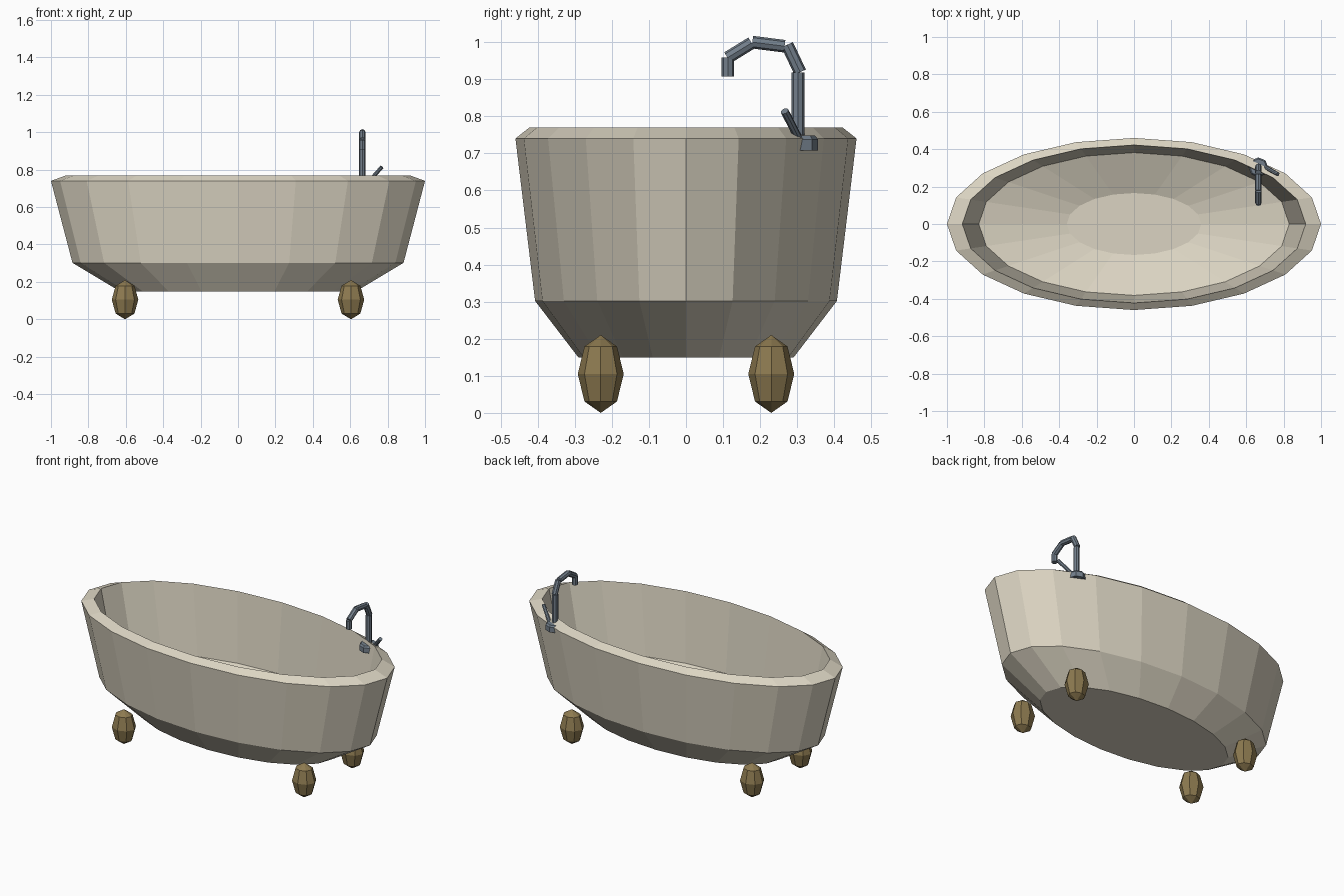
import bpy, bmesh, math
from mathutils import Vector, Matrix

if "Cube" in bpy.data.objects:
    bpy.data.objects.remove(bpy.data.objects["Cube"])


def material(name, rgb):
    lin = [((c / 255 + 0.055) / 1.055) ** 2.4 for c in rgb]
    m = bpy.data.materials.new(name)
    m.diffuse_color = (*lin, 1)
    m.use_nodes = True
    m.node_tree.nodes["Principled BSDF"].inputs["Base Color"].default_value = m.diffuse_color
    return m


CREAM = material("cream enamel", (219, 212, 194))
BRASS = material("dull brass", (141, 122, 80))
STEEL = material("blue grey steel", (115, 127, 139))


def finish(name, bm, mat):
    bmesh.ops.recalc_face_normals(bm, faces=bm.faces)
    me = bpy.data.meshes.new(name)
    bm.to_mesh(me)
    bm.free()
    me.materials.append(mat)
    ob = bpy.data.objects.new(name, me)
    bpy.context.collection.objects.link(ob)
    return ob


def lathe(name, profile, sides, mat, squash=1.0, centre=(0, 0)):
    """Stack of elliptical rings, capped at both ends."""
    bm = bmesh.new()
    rings = []
    for r, z in profile:
        rings.append([bm.verts.new((centre[0] + r * math.cos(math.tau * i / sides),
                                    centre[1] + r * squash * math.sin(math.tau * i / sides), z))
                      for i in range(sides)])
    for a, b in zip(rings, rings[1:]):
        for i in range(sides):
            j = (i + 1) % sides
            bm.faces.new((a[i], a[j], b[j], b[i]))
    bm.faces.new(rings[0])
    bm.faces.new(rings[-1])
    return finish(name, bm, mat)


def rod(name, a, b, radius, mat, sides=8):
    a, b = Vector(a), Vector(b)
    d = b - a
    rot = d.to_track_quat('Z', 'Y').to_matrix().to_4x4()
    bm = bmesh.new()
    bmesh.ops.create_cone(bm, cap_ends=True, segments=sides, radius1=radius, radius2=radius,
                          depth=d.length, matrix=Matrix.Translation((a + b) / 2) @ rot)
    return finish(name, bm, mat)


# Tub: outside from the base up to the rim, then down the inside to the floor
lathe("tub", [(0.63, 0.149), (0.885, 0.302), (1.0, 0.74), (0.918, 0.77),
              (0.83, 0.355), (0.36, 0.26)], 20, CREAM, squash=0.46)

# Four egg-shaped feet
for sx, xn in ((-1, "left"), (1, "right")):
    for sy, yn in ((-1, "front"), (1, "back")):
        bm = bmesh.new()
        bmesh.ops.create_uvsphere(
            bm, u_segments=8, v_segments=4, radius=1,
            matrix=Matrix.Translation((sx * 0.604, sy * 0.23, 0.105)) @ Matrix.Diagonal((0.071, 0.062, 0.105, 1)))
        finish(f"{yn}_{xn}_foot", bm, BRASS)

# Tap base sitting on the rim
TX, TY = 0.665, 0.303
lathe("tap_base", [(0.053, 0.708), (0.053, 0.738), (0.045, 0.748)], 8, STEEL, centre=(TX, TY))

# Gooseneck spout made of straight pipe pieces
pieces = [((0.302, 0.74), (0.302, 0.918)), ((0.308, 0.919), (0.273, 0.993)),
          ((0.266, 0.989), (0.179, 1.0)), ((0.177, 0.998), (0.112, 0.958)),
          ((0.113, 0.958), (0.113, 0.907))]
for n, (a, b) in enumerate(pieces):
    rod(f"spout_pipe_{n + 1}", (TX, *a), (TX, *b), 0.017, STEEL)

# Slanted lever
rod("tap_lever", (0.695, 0.308, 0.732), (0.769, 0.266, 0.814), 0.011, STEEL)
